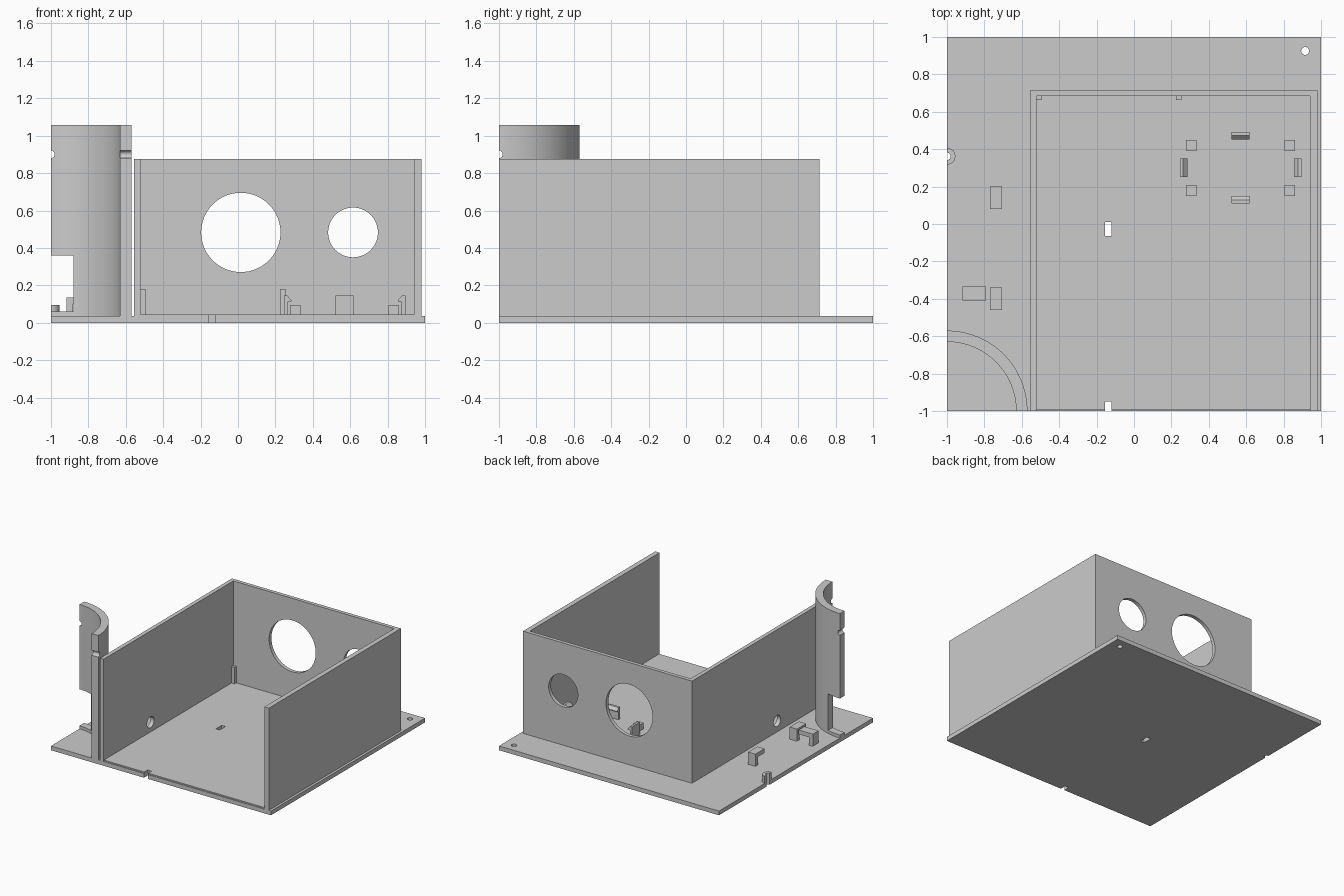
import bpy, bmesh, math
from mathutils import Matrix

cube = bpy.data.objects.get("Cube")
if cube:
    bpy.data.objects.remove(cube, do_unlink=True)

grey = bpy.data.materials.new("plain grey")
grey.use_nodes = True
COLOUR = (0.6, 0.6, 0.6, 1)
grey.diffuse_color = COLOUR
grey.node_tree.nodes["Principled BSDF"].inputs["Base Color"].default_value = COLOUR

BASE = 0.035    # top of the base plate
FLOOR = 0.045   # floor inside the box


def add(name, bm):
    bmesh.ops.recalc_face_normals(bm, faces=bm.faces)
    mesh = bpy.data.meshes.new(name)
    bm.to_mesh(mesh)
    bm.free()
    mesh.materials.append(grey)
    ob = bpy.data.objects.new(name, mesh)
    bpy.context.collection.objects.link(ob)
    return ob


def prism(name, profile, lo, hi, axis="z"):
    """Extrude a 2D outline along an axis."""
    place = {"x": lambda u, v, w: (w, u, v),
             "y": lambda u, v, w: (u, w, v),
             "z": lambda u, v, w: (u, v, w)}[axis]
    bm = bmesh.new()
    a = [bm.verts.new(place(u, v, lo)) for u, v in profile]
    b = [bm.verts.new(place(u, v, hi)) for u, v in profile]
    n = len(a)
    bm.faces.new(a)
    bm.faces.new(b)
    for i in range(n):
        j = (i + 1) % n
        bm.faces.new((a[i], a[j], b[j], b[i]))
    return add(name, bm)


def box(name, x0, x1, y0, y1, z0, z1):
    return prism(name, [(x0, y0), (x1, y0), (x1, y1), (x0, y1)], z0, z1)


def rod(name, centre, radius, length, axis, sides=48):
    bm = bmesh.new()
    turn = {"x": Matrix.Rotation(math.pi / 2, 4, "Y"),
            "y": Matrix.Rotation(math.pi / 2, 4, "X"),
            "z": Matrix.Identity(4)}[axis]
    bmesh.ops.create_cone(bm, cap_ends=True, segments=sides, radius1=radius,
                          radius2=radius, depth=length,
                          matrix=Matrix.Translation(centre) @ turn)
    return add(name, bm)


def arc(cx, cy, r, start, end, steps):
    angles = [math.radians(start + (end - start) * i / steps) for i in range(steps + 1)]
    return [(cx + r * math.cos(t), cy + r * math.sin(t)) for t in angles]


def cut(targets, cutters):
    """Subtract the cutters, bake the result and discard the cutters."""
    for ob in targets:
        for c in cutters:
            mod = ob.modifiers.new("cut", "BOOLEAN")
            mod.operation, mod.solver, mod.object = "DIFFERENCE", "EXACT", c
        graph = bpy.context.evaluated_depsgraph_get()
        baked = bpy.data.meshes.new_from_object(ob.evaluated_get(graph))
        ob.modifiers.clear()
        ob.data = baked
    for c in cutters:
        bpy.data.objects.remove(c, do_unlink=True)


def smooth(ob):
    bpy.ops.object.select_all(action="DESELECT")
    ob.select_set(True)
    bpy.context.view_layer.objects.active = ob
    bpy.ops.object.shade_smooth_by_angle(angle=math.radians(30))


# Base plate and box floor, with slots and screw holes
base = box("base_plate", -1, 1, -1, 1, 0, BASE)
floor = box("box_floor", -0.53, 0.945, -0.995, 0.69, BASE - 0.005, FLOOR)
cut([base, floor], [
    box("slot_cutter", -0.155, -0.12, -0.065, 0.01, -0.1, 0.1),
    box("edge_slot_cutter", -0.155, -0.12, -1.1, -0.95, -0.1, 0.1),
    rod("screw_cutter", (0.915, 0.925, 0), 0.021, 0.3, "z", 32),
    rod("edge_hole_cutter", (-1, 0.362, 0), 0.02, 0.3, "z", 32)])

# Three-sided box, open at the front
walls = prism("box_walls", [(-0.555, -1), (-0.522, -1), (-0.522, 0.685), (0.94, 0.685),
                            (0.94, -1), (0.98, -1), (0.98, 0.715), (-0.555, 0.715)],
              BASE - 0.002, 0.875)
cut([walls], [
    rod("large_hole_cutter", (0.015, 0.7, 0.483), 0.212, 0.2, "y", 64),
    rod("small_hole_cutter", (0.615, 0.7, 0.483), 0.133, 0.2, "y", 64),
    rod("cable_hole_cutter", (-0.54, -0.39, 0.125), 0.045, 0.2, "x", 32)])
smooth(walls)

# Quarter-round tower with doorway and pin notches
tower = prism("corner_tower", arc(-1, -1, 0.43, 0, 90, 32) + arc(-1, -1, 0.37, 90, 0, 32),
              BASE - 0.002, 1.057)
cut([tower], [
    box("doorway_cutter", -1.1, -0.88, -0.8, -0.4, 0.06, 0.36),
    rod("side_notch_cutter", (-1, -0.6, 0.9), 0.02, 0.3, "y", 24),
    rod("front_notch_cutter", (-0.6, -1, 0.9), 0.02, 0.3, "x", 24)])
smooth(tower)

# Half-round collar at the plate edge
collar = prism("edge_collar", arc(-1, 0.362, 0.045, -90, 90, 20) + arc(-1, 0.362, 0.02, 90, -90, 20),
               BASE - 0.002, 0.095)
smooth(collar)


# Cable clips: a post with an overhanging lip
def cable_clip(name, post, tip, lo, hi, axis):
    back = post + math.copysign(0.035, tip - post)
    prism(name, [(post, BASE - 0.002), (back, BASE - 0.002), (back, 0.1),
                 (tip, 0.1), (tip, 0.135), (post, 0.135)], lo, hi, axis)


cable_clip("rear_cable_clip", 0.2, 0.08, -0.77, -0.705, "x")
cable_clip("front_cable_clip", -0.34, -0.46, -0.77, -0.705, "x")
cable_clip("side_cable_clip", -0.918, -0.79, -0.41, -0.335, "y")

# Corner locating posts against the back wall
for name, x in (("corner_post", -0.525), ("middle_post", 0.225)):
    box(name, x, x + 0.03, 0.662, 0.69, FLOOR - 0.002, 0.18)

# Board support blocks
for x in (0.307, 0.832):
    for y in (0.18, 0.42):
        box("board_support", x - 0.028, x + 0.028, y - 0.029, y + 0.029, FLOOR - 0.002, 0.095)


# Snap hooks holding the board on four sides
def snap_hook(name, outer, way, lo, hi, axis):
    shape = [(0, FLOOR - 0.002), (0.02, FLOOR - 0.002), (0.02, 0.11),
             (0.04, 0.115), (0.04, 0.122), (0.018, 0.145), (0, 0.145)]
    prism(name, [(outer + way * u, v) for u, v in shape], lo, hi, axis)


snap_hook("right_snap_hook", 0.245, 1, 0.25, 0.35, "y")
snap_hook("left_snap_hook", 0.895, -1, 0.25, 0.35, "y")
snap_hook("front_snap_hook", 0.11, 1, 0.522, 0.617, "x")
snap_hook("rear_snap_hook", 0.492, -1, 0.522, 0.617, "x")
